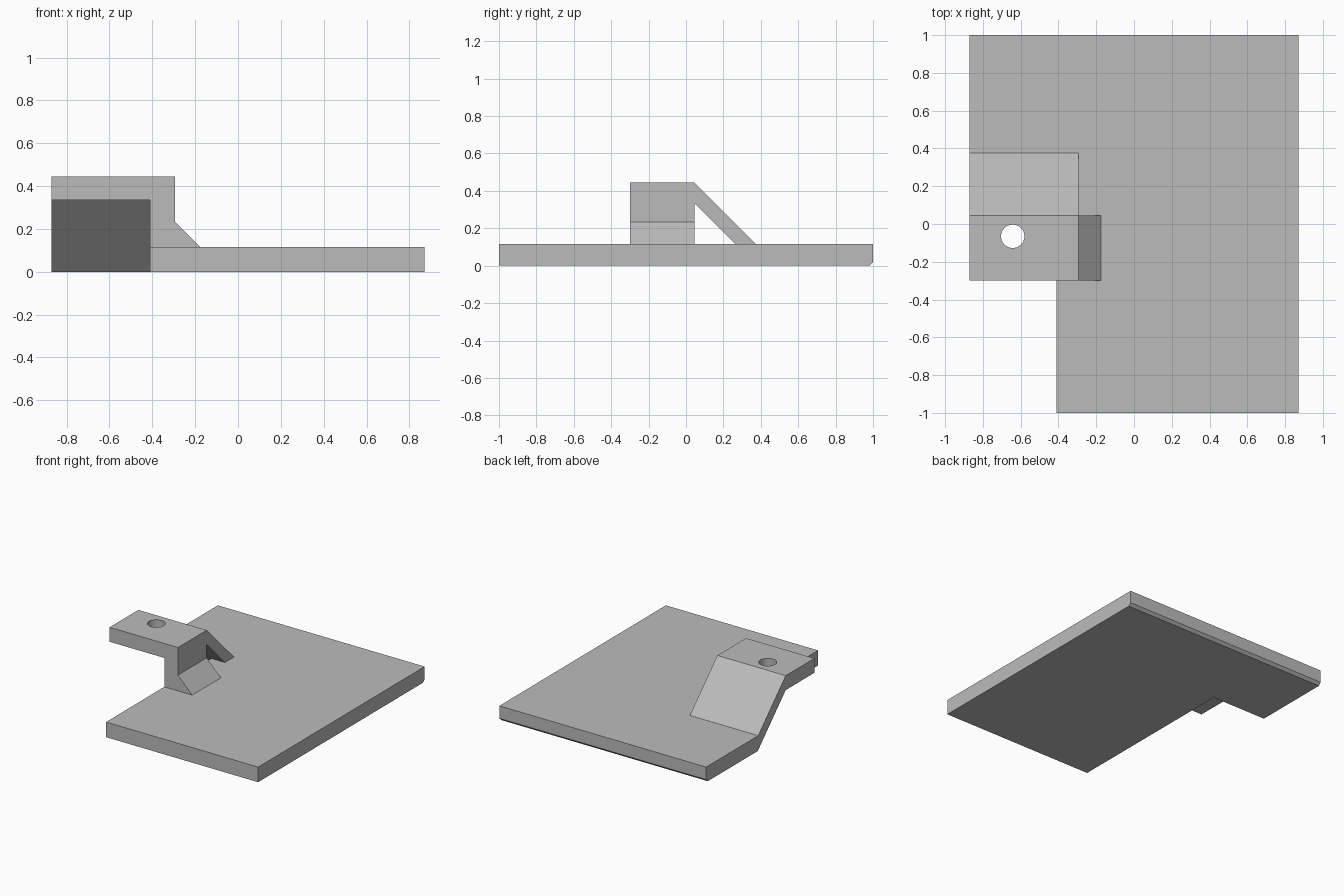
import bpy, bmesh, math

cube = bpy.data.objects.get("Cube")
if cube:
    bpy.data.objects.remove(cube, do_unlink=True)

# Single flat colour
GREY = (0.5, 0.5, 0.5, 1)
grey = bpy.data.materials.new("light_grey")
grey.use_nodes = True
grey.diffuse_color = GREY
grey.node_tree.nodes["Principled BSDF"].inputs["Base Color"].default_value = GREY

# Shared dimensions
SIDE, NOTCH_X, POST_X, GUSSET_X = 0.87, -0.41, -0.295, -0.175
FRONT, REAR = -0.3, 0.045
PLATE, ARM_LOW, ARM_TOP = 0.115, 0.335, 0.445
FOOT = REAR + ARM_TOP - PLATE
CHAMFER = 0.02


def prism(name, profile, start, end, axis="x"):
    """Extrude a closed profile along x (profile is y, z) or y (profile is x, z)."""
    bm = bmesh.new()
    place = (lambda t, a, b: (t, a, b)) if axis == "x" else (lambda t, a, b: (a, t, b))
    face = bm.faces.new([bm.verts.new(place(start, a, b)) for a, b in profile])
    ext = bmesh.ops.extrude_face_region(bm, geom=[face])
    moved = [v for v in ext["geom"] if isinstance(v, bmesh.types.BMVert)]
    bmesh.ops.translate(bm, verts=moved, vec=place(end - start, 0, 0))
    bmesh.ops.recalc_face_normals(bm, faces=bm.faces)
    mesh = bpy.data.meshes.new(name)
    bm.to_mesh(mesh)
    bm.free()
    mesh.materials.append(grey)
    obj = bpy.data.objects.new(name, mesh)
    bpy.context.collection.objects.link(obj)
    return obj


def combine(target, other, operation):
    """Apply a boolean and discard the second part."""
    mod = target.modifiers.new("join", "BOOLEAN")
    mod.operation, mod.solver, mod.object = operation, "EXACT", other
    bpy.context.view_layer.objects.active = target
    bpy.ops.object.modifier_apply(modifier=mod.name)
    bpy.data.objects.remove(other, do_unlink=True)


# Full-length plate with a chamfered lower back edge
back_edge = [(1 - CHAMFER, 0), (1, CHAMFER), (1, PLATE)]
plate = prism("bracket_plate", [(-1, 0)] + back_edge + [(-1, PLATE)], NOTCH_X, SIDE)

# Plate behind the notch, flowing into the sloped brace and the overhanging arm
arm = prism("overhanging_arm", [(REAR + ARM_LOW, 0)] + back_edge + [
    (FOOT, PLATE), (REAR, ARM_TOP), (FRONT, ARM_TOP),
    (FRONT, ARM_LOW), (REAR, ARM_LOW)], -SIDE, NOTCH_X)

# Post and brace standing on the plate
post = prism("post_and_brace", [
    (FRONT, PLATE), (REAR, PLATE), (REAR, ARM_LOW),
    (REAR + ARM_LOW - PLATE, PLATE), (FOOT, PLATE),
    (REAR, ARM_TOP), (FRONT, ARM_TOP)], NOTCH_X, POST_X)

# Triangular gusset against the post
gusset = prism("gusset", [(POST_X, PLATE), (GUSSET_X, PLATE),
                          (POST_X, PLATE + GUSSET_X - POST_X)], FRONT, REAR, "y")

for part in (arm, post, gusset):
    combine(plate, part, "UNION")

# Round hole through the arm
bpy.ops.mesh.primitive_cylinder_add(vertices=48, radius=0.062, depth=0.4,
                                    location=(-0.642, -0.065, ARM_LOW))
hole = bpy.context.object
hole.name = "hole_cutter"
hole.hide_render = True
combine(plate, hole, "DIFFERENCE")

# Merge coplanar faces and smooth only the hole wall
bm = bmesh.new()
bm.from_mesh(plate.data)
bmesh.ops.remove_doubles(bm, verts=bm.verts, dist=0.0001)
bmesh.ops.dissolve_limit(bm, angle_limit=math.radians(1), verts=bm.verts, edges=bm.edges)
bm.to_mesh(plate.data)
bm.free()
bpy.ops.object.select_all(action="DESELECT")
plate.select_set(True)
bpy.context.view_layer.objects.active = plate
bpy.ops.object.shade_smooth_by_angle(angle=math.radians(30))
